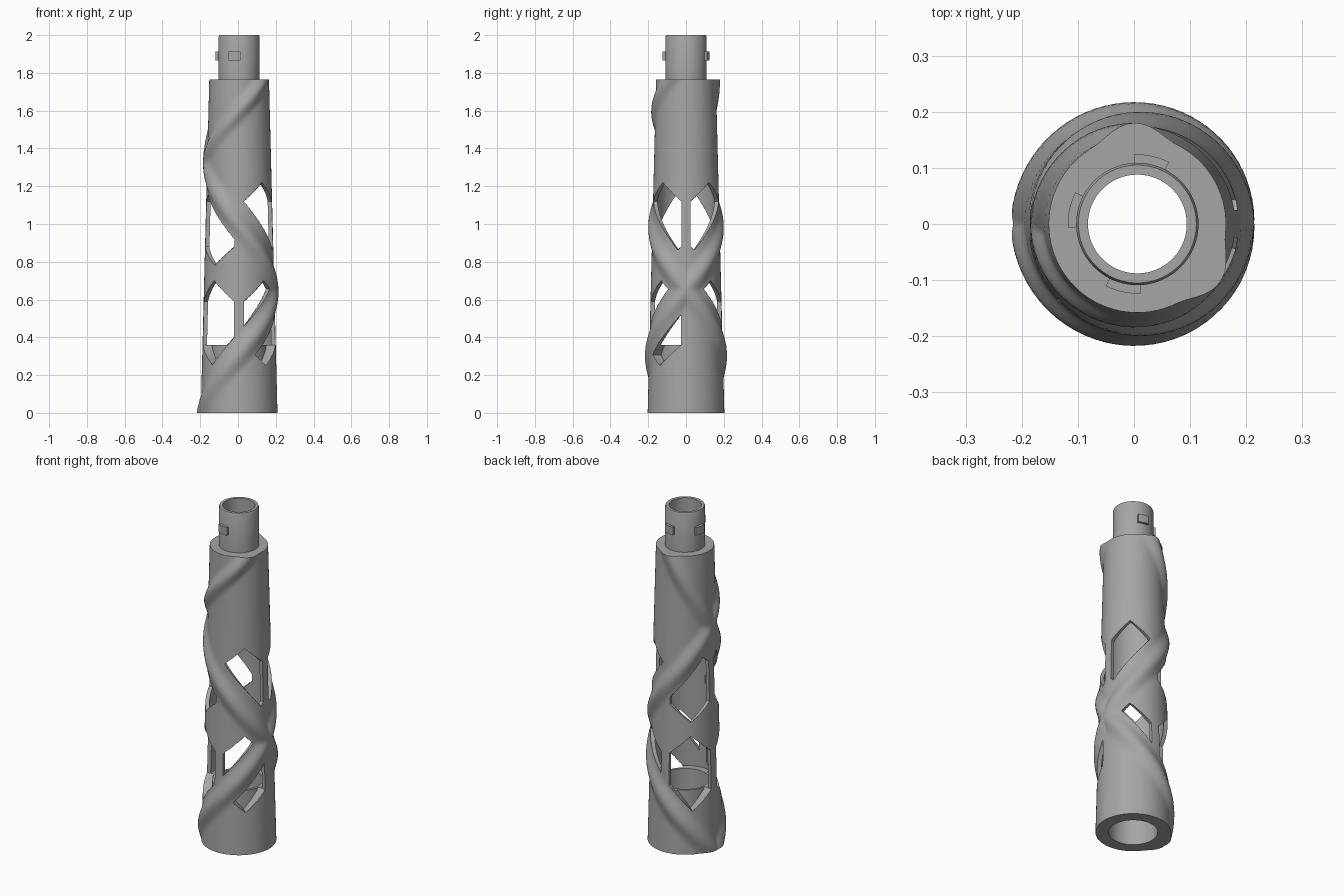
import bpy, bmesh
from math import pi, radians, sin, cos

old = bpy.data.objects.get("Cube")
if old:
    bpy.data.objects.remove(old, do_unlink=True)

grey = bpy.data.materials.new("plain grey")
grey.use_nodes = True
grey.diffuse_color = (0.38, 0.38, 0.38, 1)
grey.node_tree.nodes["Principled BSDF"].inputs["Base Color"].default_value = (0.38, 0.38, 0.38, 1)

SEGS = 144
SHIFT = 0.006            # axis of the tube along x
TOP = 1.765              # shoulder height
CROSS = 0.65             # height where the strands cross
SLOPE = 0.68 / pi        # strand rise per radian
RIDGE, HALF = 0.022, radians(29)


def make(name, bm):
    bmesh.ops.recalc_face_normals(bm, faces=bm.faces[:])
    mesh = bpy.data.meshes.new(name)
    bm.to_mesh(mesh)
    bm.free()
    mesh.materials.append(grey)
    ob = bpy.data.objects.new(name, mesh)
    bpy.context.collection.objects.link(ob)
    return ob


def activate(ob):
    bpy.ops.object.select_all(action="DESELECT")
    ob.select_set(True)
    bpy.context.view_layer.objects.active = ob


def polar(r, a, z):
    return (SHIFT + r * cos(a), r * sin(a), z)


def body_radius(z):
    return 0.203 - 0.0255 * z


def strand_angle(z, hand):
    """Angle of the rising (+1) or falling (-1) strand at a height."""
    if z < 1.33:
        return hand * (z - CROSS) / SLOPE
    turn = radians(145 if hand > 0 else 88)
    return hand * (pi + turn * (z - 1.33) / (TOP - 1.33))


def ridged(z, a):
    bump = 0
    for hand in (1, -1):
        d = (a - strand_angle(z, hand) + pi) % (2 * pi) - pi
        if abs(d) < HALF:
            bump = max(bump, cos(d / HALF * pi / 2) ** 2)
    return body_radius(z) + RIDGE * bump


# Tube: one closed loop of rings, ridged outside, then spigot, then bore
rings = [(None, TOP * i / 100) for i in range(101)]
rings += [(0.109, TOP), (0.109, 1.99), (0.105, 2.0), (0.088, 2.0), (0.088, 1.7)]
rings += [(body_radius(z) - 0.022, z) for z in (1.7, 1.25, 0.8, 0.36)]
rings += [(0.132, 0.36), (0.132, 0)]
bm = bmesh.new()
loops = []
for r, z in rings:
    angles = [2 * pi * i / SEGS for i in range(SEGS)]
    loops.append([bm.verts.new(polar(r or ridged(z, a), a, z)) for a in angles])
for j, low in enumerate(loops):
    high = loops[(j + 1) % len(loops)]
    for i in range(SEGS):
        k = (i + 1) % SEGS
        bm.faces.new((low[i], low[k], high[k], high[i]))
body = make("lattice_tube", bm)


def trim(bm, co, no, drop=True):
    bmesh.ops.bisect_plane(bm, geom=bm.verts[:] + bm.edges[:] + bm.faces[:], dist=1e-6,
                           plane_co=co, plane_no=no, clear_outer=drop)


def window_cutter(mid, low, high, tip, side_a, side_b, above):
    """Pointed window, trimmed to one side of each strand and wrapped round."""
    bm = bmesh.new()
    w = radians(37)
    outline = [(mid, low), (mid + w, low + tip), (mid + w, high - tip),
               (mid, high), (mid - w, high - tip), (mid - w, low + tip)]
    bm.faces.new([bm.verts.new((a, z, 0)) for a, z in outline])
    for hand, side in ((1, side_a), (-1, side_b)):
        gap = above if side > 0 else -0.10
        trim(bm, (0, CROSS + gap, 0), (side * hand * SLOPE, -side, 0))
    if not bm.faces:
        bm.free()
        return None
    for i in range(-6, 7):
        trim(bm, (mid + i * radians(6), 0, 0), (1, 0, 0), False)
    out = bmesh.ops.extrude_face_region(bm, geom=bm.faces[:])["geom"]
    outer = {v for v in out if isinstance(v, bmesh.types.BMVert)}
    for v in bm.verts:
        v.co = polar(0.26 if v in outer else 0.146, v.co.x, v.co.y)
    cutter = make("window_cutter", bm)
    cutter.hide_render = True
    return cutter


# Windows: four columns, two rows, with the strands left standing
cutters = []
for quarter in (-135, -45, 45, 135):
    for low, high, tip, above in ((0.25, 0.70, 0.11, 0.12), (0.78, 1.22, 0.10, 0.16)):
        for side_a in (1, -1):
            for side_b in (1, -1):
                if quarter == 45 and low < 0.5 and side_b < 0:
                    continue
                c = window_cutter(radians(quarter), low, high, tip, side_a, side_b, above)
                if c:
                    cutters.append(c)

activate(cutters[0])
for c in cutters:
    c.select_set(True)
bpy.ops.object.join()
cutter = bpy.context.view_layer.objects.active
mod = body.modifiers.new("windows", "BOOLEAN")
mod.operation, mod.solver, mod.object = "DIFFERENCE", "EXACT", cutter
activate(body)
bpy.ops.object.modifier_apply(modifier=mod.name)
bpy.data.objects.remove(cutter, do_unlink=True)
bpy.ops.object.shade_smooth_by_angle(angle=radians(30))

# Bayonet lugs: curved blocks on three sides of the spigot
for name, mid in (("back_lug", 78), ("right_lug", 168), ("front_lug", 258)):
    bm = bmesh.new()
    cols = []
    for i in range(9):
        a = radians(mid - 15 + 30 * i / 8)
        cols.append([bm.verts.new(polar(r, a, z)) for r, z in
                     ((0.104, 1.865), (0.124, 1.865), (0.124, 1.913), (0.104, 1.913))])
    for p, q in zip(cols, cols[1:]):
        for i in range(4):
            k = (i + 1) % 4
            bm.faces.new((p[i], p[k], q[k], q[i]))
    bm.faces.new(cols[0])
    bm.faces.new(cols[-1])
    lug = make(name, bm)
    activate(lug)
    bpy.ops.object.shade_smooth_by_angle(angle=radians(30))
